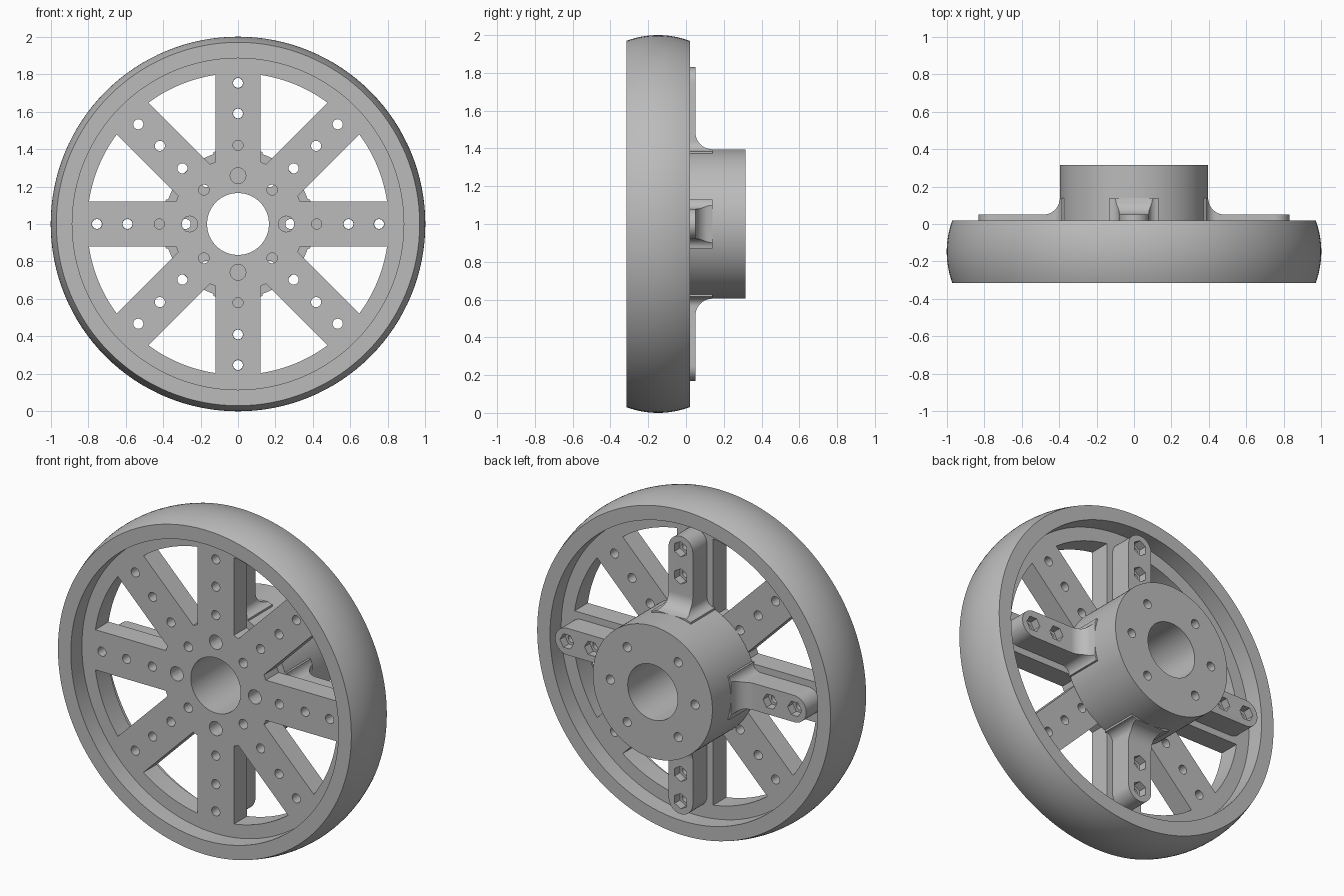
import bpy, bmesh, math
from mathutils import Matrix, Vector

if "Cube" in bpy.data.objects:
    bpy.data.objects.remove(bpy.data.objects["Cube"])

CENTRE = Vector((0, 0, 1))
PLATE_FRONT, PLATE_BACK = -0.21, -0.085
SEGMENTS = 128

grey = bpy.data.materials.new("plain_grey")
grey.use_nodes = True
grey.diffuse_color = (0.5, 0.5, 0.5, 1)
grey.node_tree.nodes["Principled BSDF"].inputs["Base Color"].default_value = (0.5, 0.5, 0.5, 1)


def to_object(name, bm):
    bmesh.ops.recalc_face_normals(bm, faces=bm.faces)
    mesh = bpy.data.meshes.new(name)
    bm.to_mesh(mesh)
    bm.free()
    mesh.materials.append(grey)
    obj = bpy.data.objects.new(name, mesh)
    obj.location = CENTRE
    bpy.context.collection.objects.link(obj)
    return obj


def lathe(name, profile):
    """Spin a closed (radius, y) profile around the wheel axis."""
    bm = bmesh.new()
    rings = []
    for i in range(SEGMENTS):
        a = math.tau * i / SEGMENTS
        rings.append([bm.verts.new((r * math.cos(a), y, r * math.sin(a))) for r, y in profile])
    n = len(profile)
    for i in range(SEGMENTS):
        here, there = rings[i], rings[(i + 1) % SEGMENTS]
        for j in range(n):
            k = (j + 1) % n
            bm.faces.new((here[j], here[k], there[k], there[j]))
    return to_object(name, bm)


def prism(bm, outline, y0, y1):
    """Extrude an (x, z) outline along the wheel axis."""
    face = bm.faces.new([bm.verts.new((x, y0, z)) for x, z in outline])
    moved = bmesh.ops.extrude_face_region(bm, geom=[face])["geom"]
    bmesh.ops.translate(bm, vec=(0, y1 - y0, 0),
                        verts=[v for v in moved if isinstance(v, bmesh.types.BMVert)])


def polar(r, a):
    return r * math.cos(a), r * math.sin(a)


def hole(bm, r, a, size, y0, y1, sides=24):
    cx, cz = polar(r, a)
    pts = [polar(size, math.tau * i / sides) for i in range(sides)]
    prism(bm, [(cx + x, cz + z) for x, z in pts], y0, y1)


def cut(obj, bm):
    cutter = to_object("cutter", bm)
    cutter.hide_render = True
    mod = obj.modifiers.new("cut", 'BOOLEAN')
    mod.operation = 'DIFFERENCE'
    mod.solver = 'EXACT'
    mod.object = cutter
    activate(obj)
    bpy.ops.object.modifier_apply(modifier=mod.name)
    bpy.data.objects.remove(cutter)


def activate(obj):
    bpy.ops.object.select_all(action='DESELECT')
    obj.select_set(True)
    bpy.context.view_layer.objects.active = obj


def smooth(obj):
    activate(obj)
    bpy.ops.object.shade_smooth_by_angle(angle=math.radians(30))


# Wheel: crowned rim, recessed plate and bore
rim_mid, rim_half, crown = -0.1475, 0.1675, 0.03
tread = []
for i in range(17):
    t = -1 + i / 8
    tread.append((1 - crown * t * t, rim_mid + rim_half * t))
wheel = lathe("wheel", tread + [
    (0.885, rim_mid + rim_half), (0.885, PLATE_BACK), (0.165, PLATE_BACK),
    (0.165, PLATE_FRONT), (0.885, PLATE_FRONT), (0.885, rim_mid - rim_half)])

# Openings between the eight spokes, and the spoke holes
bm = bmesh.new()
spoke_half, window_r, step = 0.12, 0.805, math.tau / 8
spread = step / 2 - math.asin(spoke_half / window_r)
inner = 0.352
inner_half = (inner - spoke_half / math.sin(step / 2)) * math.tan(step / 2)
near_a, near_r = math.atan2(inner_half, inner), math.hypot(inner, inner_half)
for i in range(8):
    a = i * step
    mid = a + step / 2
    outline = [polar(near_r, mid + near_a), polar(near_r, mid - near_a)]
    outline += [polar(window_r, mid + spread * (j / 6 - 1)) for j in range(13)]
    prism(bm, outline, -0.4, 0.1)
    for r in (0.42, 0.59, 0.753):
        hole(bm, r, a, 0.027, -0.4, 0.1)
    hole(bm, 0.258, a, 0.028 if i % 2 else 0.042, -0.4, 0.1)
cut(wheel, bm)
smooth(wheel)

# Hub drum with six bolt holes
hub = lathe("hub", [(0.165, -0.09), (0.395, -0.09), (0.395, 0.315), (0.165, 0.315)])
bm = bmesh.new()
for deg in (0, 53, 127, 180, 233, 307):
    hole(bm, 0.28, math.radians(deg), 0.027, -0.2, 0.4)
cut(hub, bm)
smooth(hub)


# Arm: lofted bar that flares into the hub and ends in a round tip
def arm_height(r):
    d = min(max(0.485 - r, 0), 0.09)
    return 0.14 - math.sqrt(0.09 ** 2 - d * d)


def arm_half_width(r):
    if r > 0.75:
        return math.sqrt(max(0.08 ** 2 - (r - 0.75) ** 2, 1e-6))
    d = min(max(0.435 - r, 0), 0.05)
    return 0.13 - math.sqrt(0.05 ** 2 - d * d)


stations = [0.345] + [0.385 + 0.1 * (i / 14) ** 1.5 for i in range(15)]
stations += [0.75 + 0.08 * math.sin(math.pi / 2 * i / 10) for i in range(11)]
bm = bmesh.new()
sections = []
for r in stations:
    w, top = arm_half_width(r), arm_height(r)
    sections.append([bm.verts.new(p) for p in
                     ((r, -0.09, -w), (r, -0.09, w), (r, top, w), (r, top, -w))])
for s, t in zip(sections, sections[1:]):
    for j in range(4):
        k = (j + 1) % 4
        bm.faces.new((s[j], s[k], t[k], t[j]))
bm.faces.new(sections[0])
bm.faces.new(sections[-1])
arm = to_object("arm_1", bm)

# Hexagonal nut pockets, then bolt holes through them
for size, floor, sides in ((0.046, 0.0, 6), (0.026, -0.3, 24)):
    bm = bmesh.new()
    for r in (0.59, 0.753):
        hole(bm, r, 0, size, floor, 0.2, sides)
    cut(arm, bm)
smooth(arm)

# Repeat the arm on the four upright and level spokes
for i in range(1, 4):
    copy = bpy.data.objects.new(f"arm_{i + 1}", arm.data)
    copy.matrix_world = Matrix.Translation(CENTRE) @ Matrix.Rotation(i * math.pi / 2, 4, 'Y')
    bpy.context.collection.objects.link(copy)
